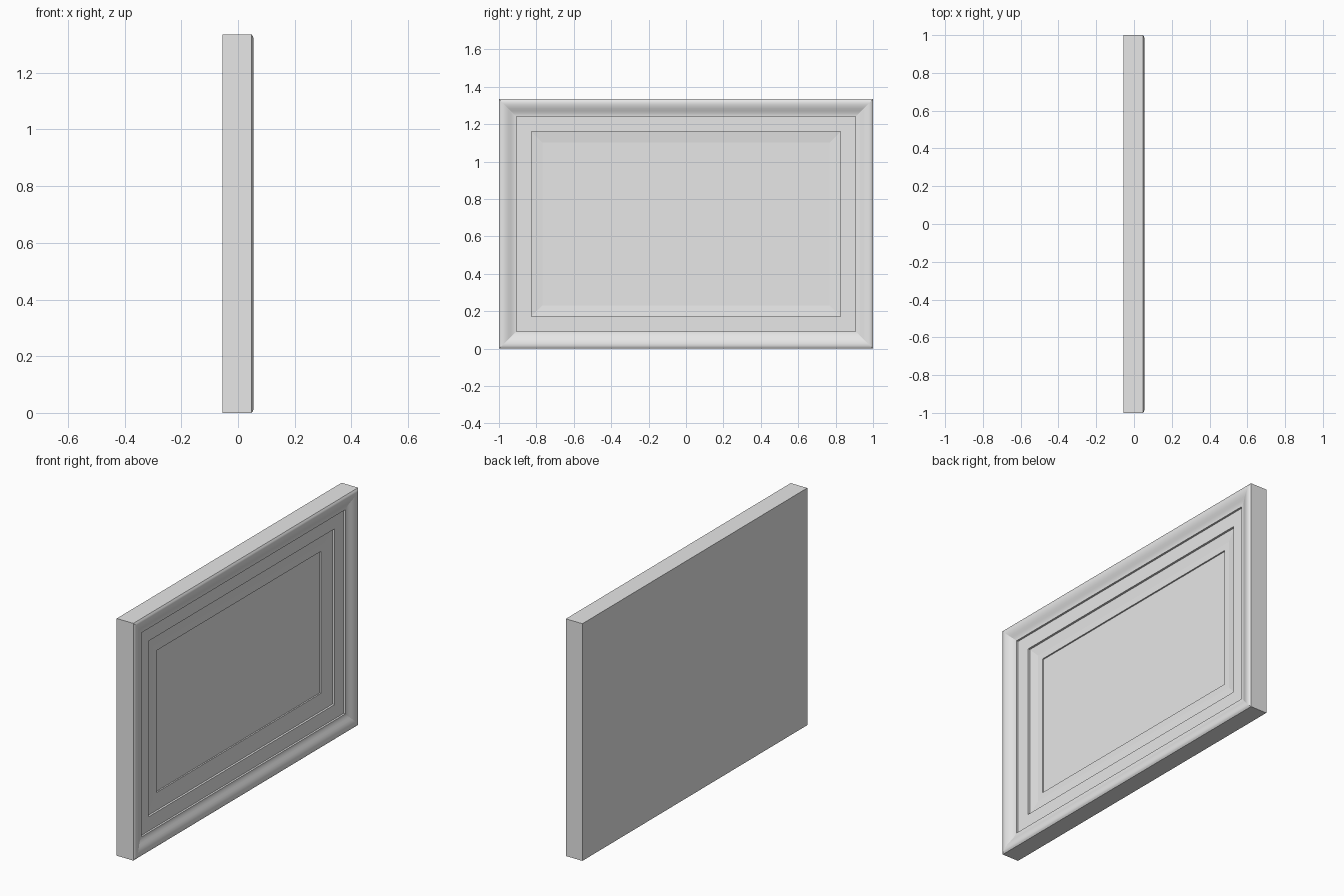
import bpy
import bmesh

cube = bpy.data.objects.get("Cube")
if cube:
    bpy.data.objects.remove(cube, do_unlink=True)

HALF_Y, HEIGHT, BACK = 1.0, 1.335, -0.055

grey = bpy.data.materials.new("light grey")
grey.use_nodes = True
colour = (0.8, 0.8, 0.8, 1)
grey.diffuse_color = colour
grey.node_tree.nodes["Principled BSDF"].inputs["Base Color"].default_value = colour

# Cross-section of the face: (distance in from the outer edge, x)
moulding = [(0, 0.048), (0.007, 0.053), (0.016, 0.055), (0.028, 0.054),
            (0.04, 0.051), (0.052, 0.046), (0.064, 0.04), (0.076, 0.0355),
            (0.085, 0.0335), (0.093, 0.033)]
steps = [(0.093, 0.022), (0.173, 0.022), (0.173, 0.010), (0.232, 0.004),
         (0.268, 0.004), (0.268, -0.004)]
profile = [(0, BACK)] + moulding + steps

bm = bmesh.new()


def ring(inset, x):
    """Four corners of a rectangle set in from the outline."""
    y, low, high = HALF_Y - inset, inset, HEIGHT - inset
    return [bm.verts.new((x, *p)) for p in ((-y, low), (y, low), (y, high), (-y, high))]


rings = [ring(*p) for p in profile]

# Bands between neighbouring rings; only the moulding is smooth
smooth_bands = range(1, len(moulding))
for i in range(len(rings) - 1):
    a, b = rings[i], rings[i + 1]
    for k in range(4):
        n = (k + 1) % 4
        face = bm.faces.new((a[k], a[n], b[n], b[k]))
        face.smooth = i in smooth_bands

# Flat centre panel and back
bm.faces.new(rings[-1])
bm.faces.new(rings[0][::-1])
bmesh.ops.recalc_face_normals(bm, faces=bm.faces[:])

# Keep mitres and steps sharp
for i, r in enumerate(rings):
    for v in r:
        for e in v.link_edges:
            along = e.other_vert(v) in r
            e.smooth = along and 1 < i < len(moulding)

mesh = bpy.data.meshes.new("framed_panel")
bm.to_mesh(mesh)
bm.free()
mesh.materials.append(grey)
panel = bpy.data.objects.new("framed_panel", mesh)
bpy.context.collection.objects.link(panel)
